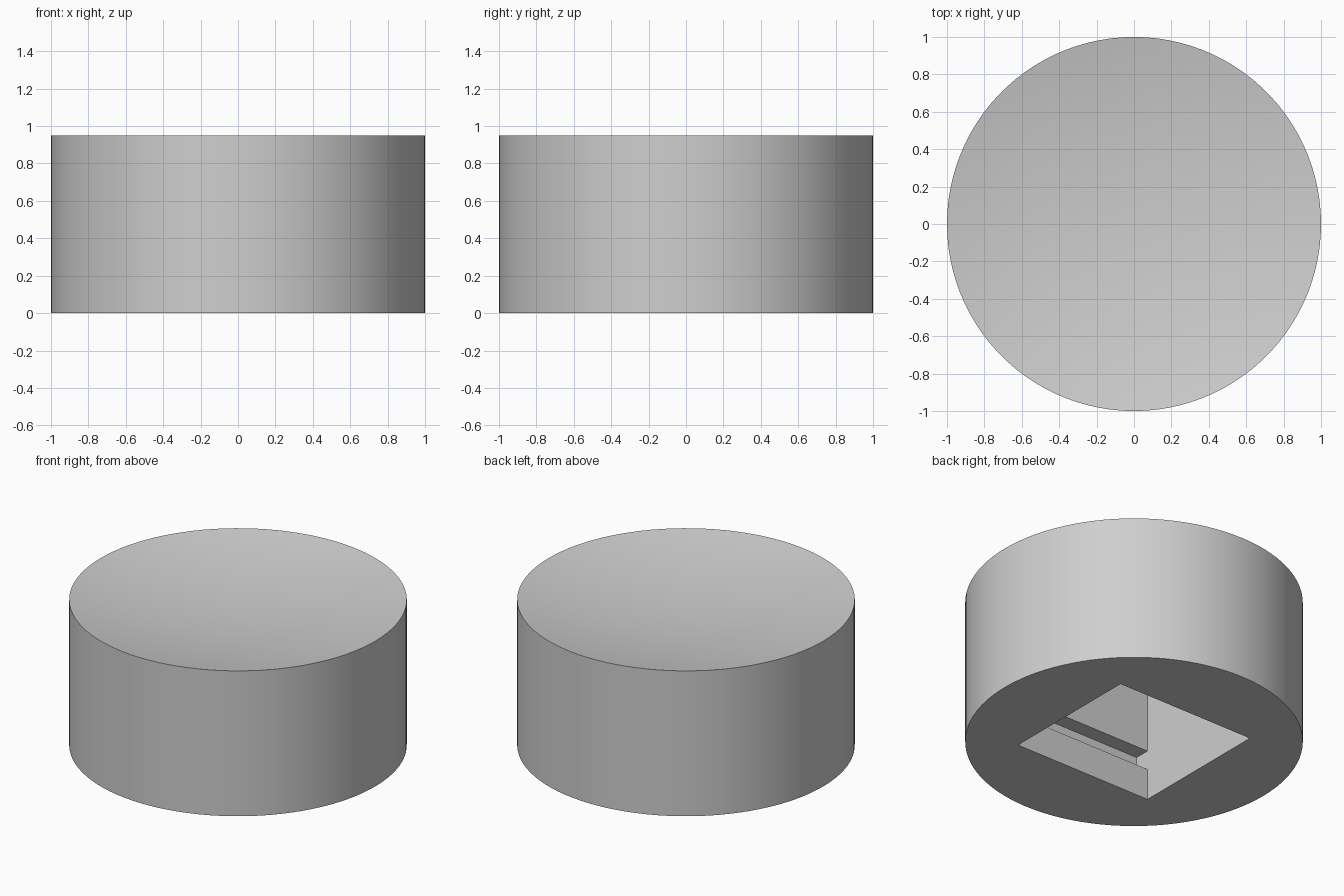
import bpy
import bmesh
import math

if "Cube" in bpy.data.objects:
    bpy.data.objects.remove(bpy.data.objects["Cube"], do_unlink=True)

HEIGHT, DISH, SEGMENTS, RINGS = 0.95, 0.1, 100, 12
HALF_LENGTH, HALF_WIDTH, DEPTH = 0.5, 0.472, 0.75
GROOVE_LOW, GROOVE_HIGH, GROOVE_DEPTH = 0.205, 0.33, 0.1

# Single plain grey
grey = bpy.data.materials.new("light grey")
grey.use_nodes = True
grey.diffuse_color = (0.62, 0.62, 0.62, 1)
grey.node_tree.nodes["Principled BSDF"].inputs["Base Color"].default_value = grey.diffuse_color


def make_object(name, bm):
    """Turn a bmesh into a grey object in the scene."""
    bmesh.ops.recalc_face_normals(bm, faces=bm.faces)
    mesh = bpy.data.meshes.new(name)
    bm.to_mesh(mesh)
    bm.free()
    mesh.materials.append(grey)
    obj = bpy.data.objects.new(name, mesh)
    bpy.context.collection.objects.link(obj)
    return obj


# Round body: straight wall and a shallow spherical dish in the top
dish_radius = (1 + DISH ** 2) / (2 * DISH)
outline = [(0, 0), (1, 0)]
for i in range(RINGS, -1, -1):
    r = i / RINGS
    outline.append((r, HEIGHT - DISH + dish_radius - math.sqrt(dish_radius ** 2 - r ** 2)))
bm = bmesh.new()
verts = [bm.verts.new((r, 0, z)) for r, z in outline]
edges = [bm.edges.new(pair) for pair in zip(verts, verts[1:])]
bmesh.ops.spin(bm, geom=verts + edges, cent=(0, 0, 0), axis=(0, 0, 1),
               angle=2 * math.pi, steps=SEGMENTS)
bmesh.ops.remove_doubles(bm, verts=bm.verts, dist=0.0001)
body = make_object("round_cap", bm)

# Pocket profile: straight walls with a snap groove at front and back
groove_y = HALF_WIDTH + GROOVE_DEPTH
side = [(HALF_WIDTH, -0.1), (HALF_WIDTH, GROOVE_LOW), (groove_y, GROOVE_LOW),
        (groove_y, GROOVE_HIGH), (HALF_WIDTH, GROOVE_HIGH), (HALF_WIDTH, DEPTH)]
profile = side + [(-y, z) for y, z in reversed(side)]

# Extrude the profile along x into a cutter
bm = bmesh.new()
face = bm.faces.new([bm.verts.new((-HALF_LENGTH, y, z)) for y, z in profile])
extruded = bmesh.ops.extrude_face_region(bm, geom=[face])
moved = [v for v in extruded["geom"] if isinstance(v, bmesh.types.BMVert)]
bmesh.ops.translate(bm, verts=moved, vec=(2 * HALF_LENGTH, 0, 0))
cutter = make_object("pocket_cutter", bm)
cutter.hide_render = True

# Cut the pocket into the underside
cut = body.modifiers.new("pocket", "BOOLEAN")
cut.operation = "DIFFERENCE"
cut.solver = "EXACT"
cut.object = cutter
bpy.ops.object.select_all(action="DESELECT")
body.select_set(True)
bpy.context.view_layer.objects.active = body
bpy.ops.object.modifier_apply(modifier=cut.name)
bpy.data.objects.remove(cutter, do_unlink=True)

# Smooth wall and dish with crisp rims
bpy.ops.object.shade_smooth_by_angle(angle=math.radians(30))
